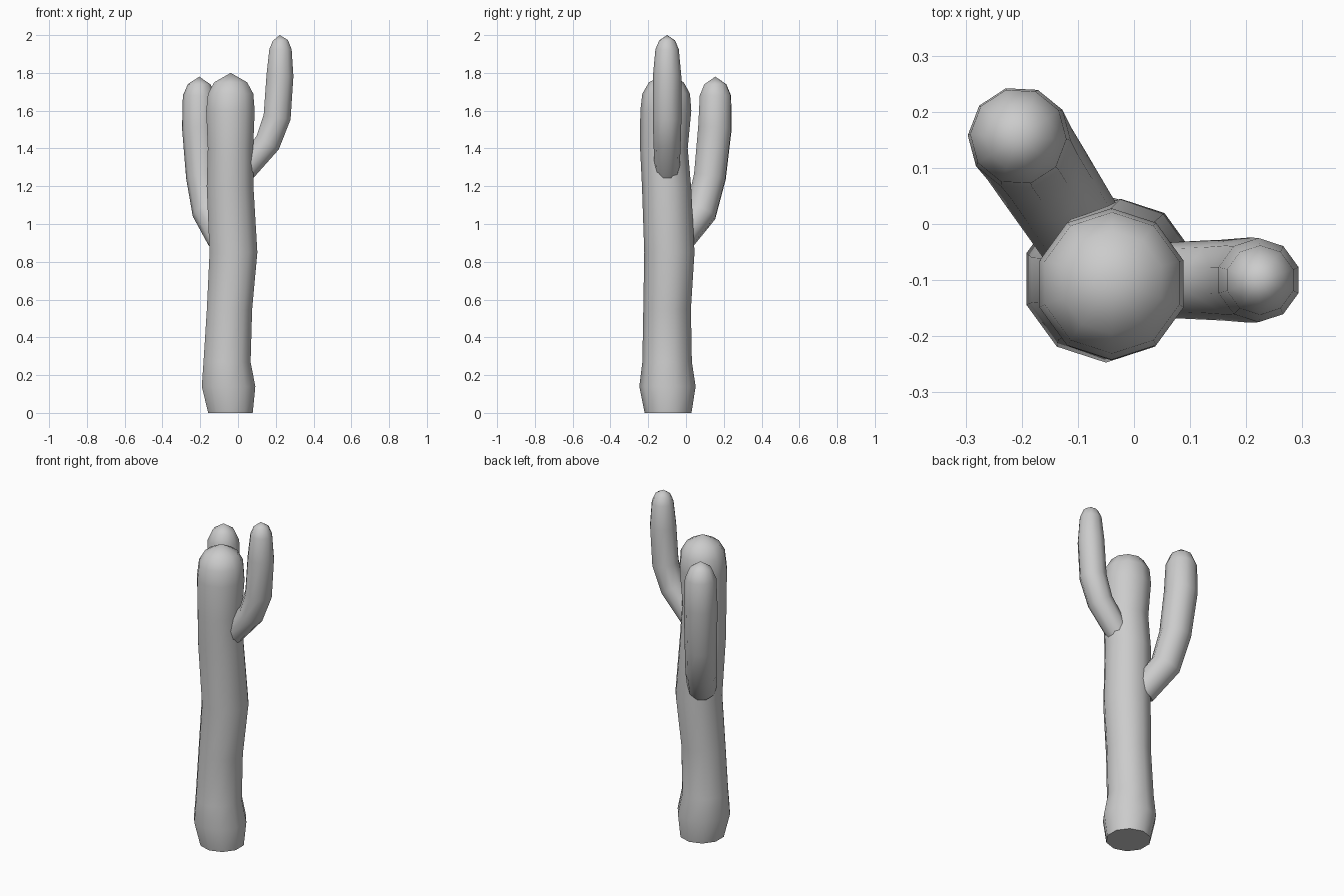
import bpy, bmesh, math
from mathutils import Vector

SIDES = 10
UP = Vector((0, 0, 1))

cube = bpy.data.objects.get("Cube")
if cube:
    bpy.data.objects.remove(cube)

# One plain grey for the whole plant
grey = bpy.data.materials.new("plain_grey")
grey.use_nodes = True
colour = (0.6, 0.6, 0.6, 1)
grey.diffuse_color = colour
grey.node_tree.nodes["Principled BSDF"].inputs["Base Color"].default_value = colour


def stem(name, rings, tip, azimuth=0.0, bend=True):
    """Skin ten-sided rings (centre, radius) and close them with a pointed dome."""
    outward = Vector((math.cos(azimuth), math.sin(azimuth), 0))
    side = UP.cross(outward)
    centres = [c for c, r in rings] + [tip]
    bm = bmesh.new()
    loops = []
    for i, (centre, radius) in enumerate(rings):
        along = (centres[i + 1] - centres[max(i - 1, 0)]).normalized() if bend else UP
        across = side.cross(along)
        loop = []
        for k in range(SIDES):
            a = math.tau * (k + 0.5) / SIDES
            loop.append(bm.verts.new(centre + radius * (across * math.cos(a) + side * math.sin(a))))
        loops.append(loop)
    top = bm.verts.new(tip)
    for k in range(SIDES):
        n = (k + 1) % SIDES
        for low, high in zip(loops, loops[1:]):
            bm.faces.new((low[k], low[n], high[n], high[k]))
        bm.faces.new((loops[-1][k], loops[-1][n], top))
    bm.faces.new(loops[0][::-1])
    mesh = bpy.data.meshes.new(name)
    bm.to_mesh(mesh)
    bm.free()
    mesh.materials.append(grey)
    obj = bpy.data.objects.new(name, mesh)
    bpy.context.collection.objects.link(obj)
    bpy.ops.object.select_all(action="DESELECT")
    obj.select_set(True)
    bpy.context.view_layer.objects.active = obj
    bpy.ops.object.shade_smooth_by_angle(angle=math.radians(60))
    return obj


def arm(name, root, azimuth, profile, tip):
    """Bend a stem outward from the trunk: profile holds reach, height, radius."""
    outward = Vector((math.cos(azimuth), math.sin(azimuth), 0))
    place = lambda reach, z: root + outward * reach + UP * z
    rings = [(place(reach, z), r) for reach, z, r in profile]
    return stem(name, rings, place(*tip), azimuth)


# Trunk: slightly wavering column with a swollen foot
trunk = [
    (-0.04, -0.095, 0.0, 0.124), (-0.05, -0.098, 0.14, 0.149),
    (-0.058, -0.1, 0.27, 0.131), (-0.045, -0.1, 0.55, 0.126),
    (-0.024, -0.088, 0.85, 0.133), (-0.042, -0.103, 1.2, 0.13),
    (-0.04, -0.117, 1.4, 0.126), (-0.04, -0.107, 1.6, 0.135),
    (-0.039, -0.105, 1.69, 0.126), (-0.039, -0.104, 1.75, 0.092),
]
stem("trunk", [(Vector(p[:3]), p[3]) for p in trunk], Vector((-0.039, -0.103, 1.8)), bend=False)

# Upper arm, reaching toward the left
arm("left_arm", Vector((0, -0.1, 0)), 0.0,
    [(0.03, 1.28, 0.066), (0.157, 1.43, 0.072), (0.207, 1.565, 0.076),
     (0.222, 1.785, 0.075), (0.225, 1.925, 0.062), (0.224, 1.972, 0.042)],
    (0.221, 2.0))

# Lower, thicker arm, reaching toward the back right
arm("back_right_arm", Vector((-0.04, -0.1, 0)), math.radians(123),
    [(0.08, 0.92, 0.08), (0.215, 1.065, 0.086), (0.27, 1.25, 0.088),
     (0.302, 1.51, 0.092), (0.305, 1.68, 0.086), (0.304, 1.74, 0.06)],
    (0.304, 1.78))
